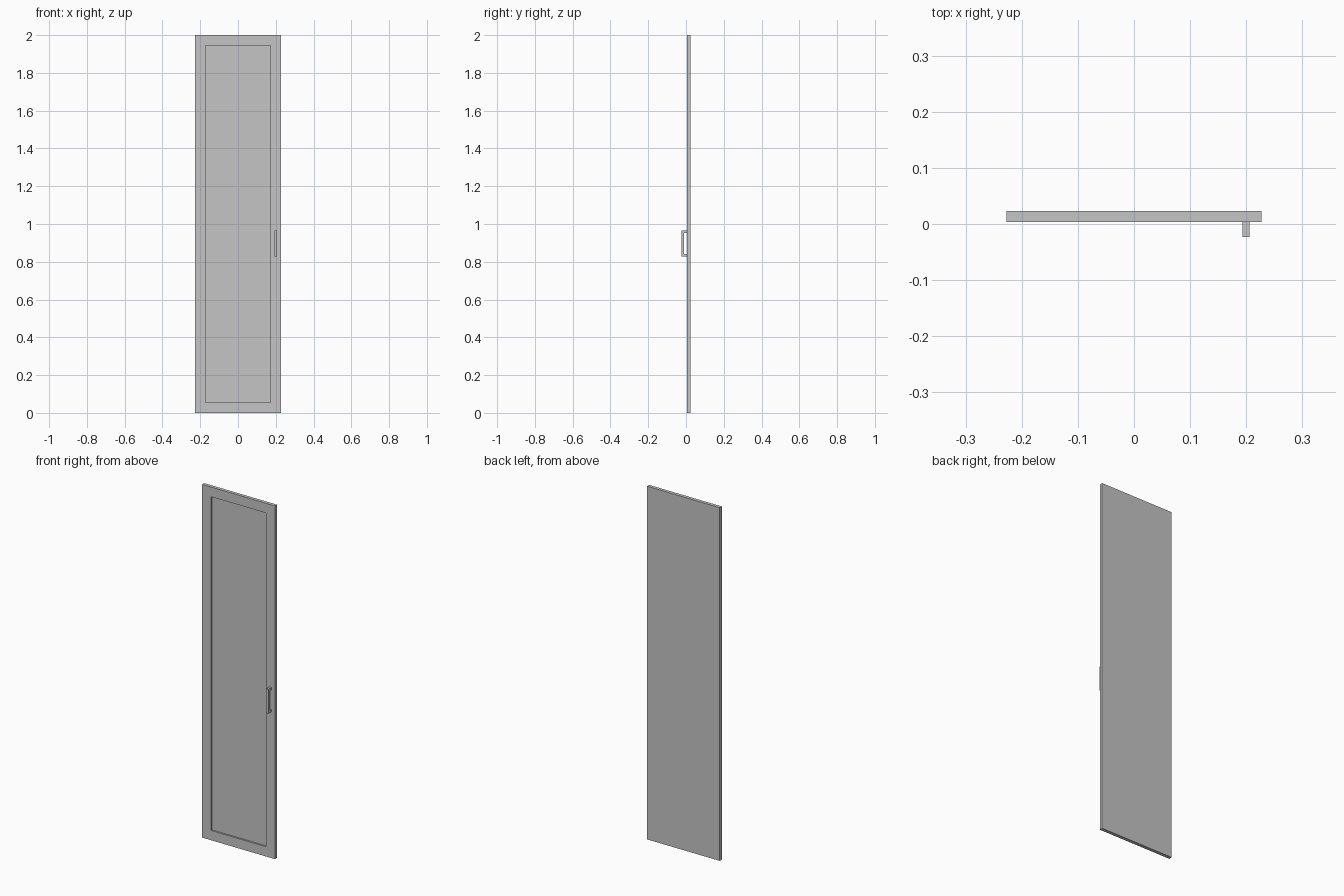
import bpy
import bmesh
from mathutils import Vector

cube = bpy.data.objects.get("Cube")
if cube:
    bpy.data.objects.remove(cube, do_unlink=True)

# Single flat grey
grey = bpy.data.materials.new("plain_grey")
grey.use_nodes = True
grey_value = (0.56, 0.56, 0.56, 1)
grey.diffuse_color = grey_value
grey.node_tree.nodes["Principled BSDF"].inputs["Base Color"].default_value = grey_value

HALF_WIDTH = 0.2275
HEIGHT = 2.0
FRONT, BACK = 0.004, 0.023
BORDER = 0.055
RECESS = 0.01


def add_box(bm, low, high):
    """Add an axis-aligned box between two corners."""
    low, high = Vector(low), Vector(high)
    verts = bmesh.ops.create_cube(bm, size=1)["verts"]
    bmesh.ops.scale(bm, vec=high - low, verts=verts)
    bmesh.ops.translate(bm, vec=(low + high) / 2, verts=verts)


def front_face(bm):
    return min(bm.faces, key=lambda f: f.calc_center_median().y)


def finish(name, bm):
    bmesh.ops.recalc_face_normals(bm, faces=bm.faces)
    mesh = bpy.data.meshes.new(name)
    bm.to_mesh(mesh)
    bm.free()
    mesh.materials.append(grey)
    obj = bpy.data.objects.new(name, mesh)
    bpy.context.collection.objects.link(obj)


# Door slab with a recessed centre panel
bm = bmesh.new()
add_box(bm, (-HALF_WIDTH, FRONT, 0), (HALF_WIDTH, BACK, HEIGHT))
bm.normal_update()
panel = front_face(bm)
bmesh.ops.inset_region(bm, faces=[panel], thickness=BORDER, use_even_offset=True)
pushed = bmesh.ops.extrude_discrete_faces(bm, faces=[panel])["faces"]
bmesh.ops.translate(bm, vec=(0, RECESS, 0), verts=pushed[0].verts)
finish("door_panel", bm)

# Square bracket handle: a C profile in side view, extruded across its width
grip, low, high, bar = -0.023, 0.828, 0.966, 0.013
profile = [
    (FRONT, low), (grip, low), (grip, high), (FRONT, high),
    (FRONT, high - bar), (grip + bar, high - bar),
    (grip + bar, low + bar), (FRONT, low + bar),
]
bm = bmesh.new()
side = bm.faces.new([bm.verts.new((0.193, y, z)) for y, z in profile])
ext = bmesh.ops.extrude_face_region(bm, geom=[side])["geom"]
bmesh.ops.translate(bm, vec=(0.013, 0, 0),
                    verts=[g for g in ext if isinstance(g, bmesh.types.BMVert)])
finish("door_handle", bm)
